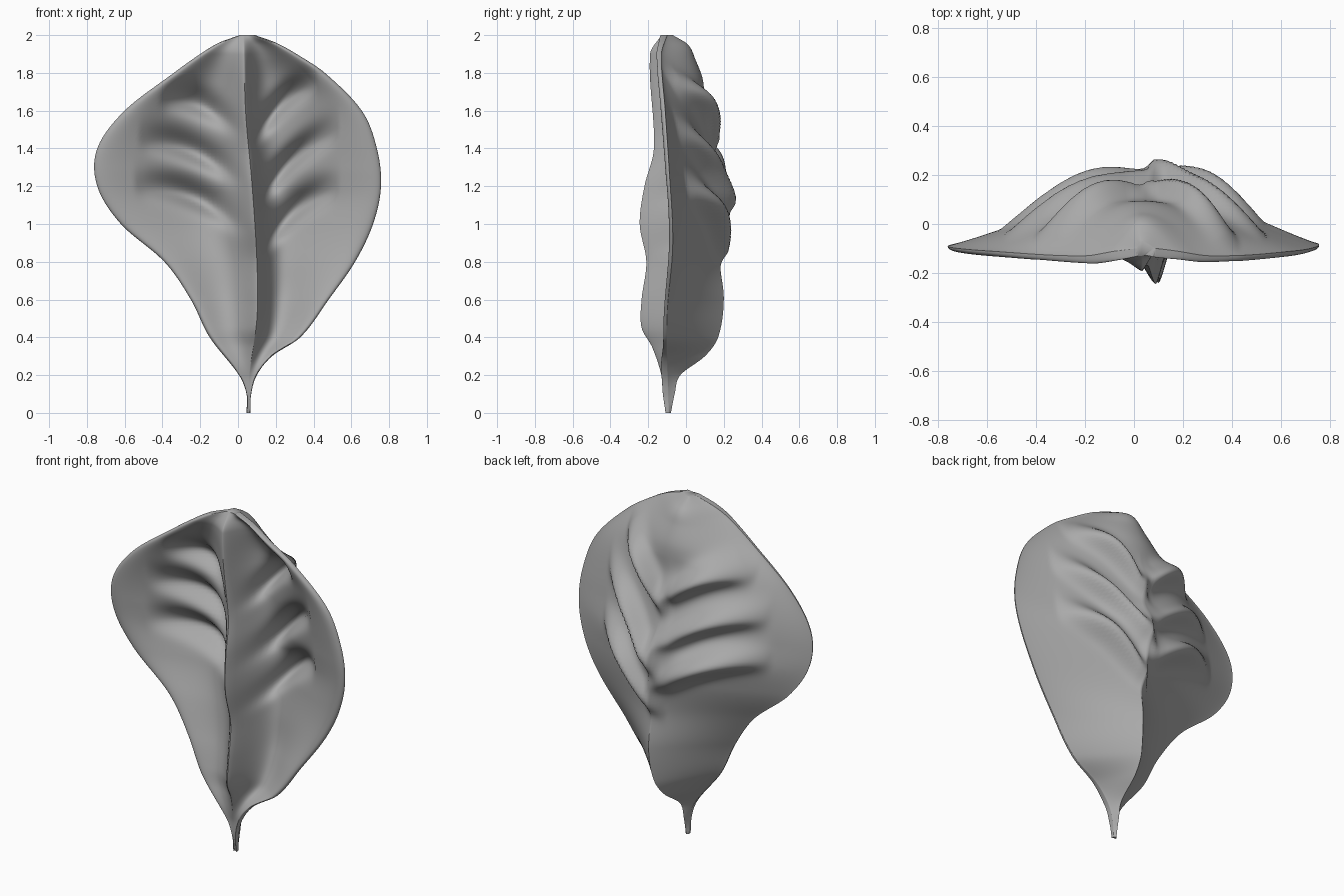
import bpy
import bmesh
import math

ROWS, COLS = 170, 110

# Outline and depth profiles, bottom to top, as (height, value)
LEFT_SIDE = [(0, .045), (.1, .045), (.2, .005), (.4, -.15), (.6, -.25), (.8, -.39), (1, -.62),
             (1.2, -.745), (1.4, -.745), (1.6, -.6), (1.8, -.34), (1.9, -.2), (1.96, -.1), (2, .01)]
RIGHT_SIDE = [(0, .065), (.1, .07), (.2, .1), (.3, .18), (.4, .33), (.6, .48), (.8, .62), (1, .715),
              (1.2, .757), (1.4, .735), (1.6, .655), (1.8, .46), (1.9, .31), (1.96, .2), (2, .09)]
MIDRIB_X = [(0, .055), (.2, .06), (.5, .1), (.8, .1), (1.2, .075), (1.6, .04), (2, .03)]
MIDRIB_Y = [(0, -.1), (.1, -.12), (.2, -.13), (.35, -.18), (.45, -.235), (.6, -.235), (.8, -.21),
            (1, -.245), (1.2, -.22), (1.4, -.17), (1.9, -.19), (2, -.13)]
BACK_Y = [(0, -.08), (.1, -.06), (.2, -.03), (.3, .1), (.4, .17), (.6, .2), (.8, .18), (1, .2),
          (1.15, .22), (1.3, .16), (1.6, .1), (1.76, .09), (1.87, .05), (1.95, .01), (2, -.07)]
RIM_Y = [(0, -.09), (.5, -.1), (.9, -.07), (1.3, -.09), (1.6, -.11), (1.9, -.13), (2, -.1)]

# Side veins: inner end x, z, outer end x, z
VEINS = [(-.02, 1.02, -.5, 1.2), (-.02, 1.26, -.48, 1.44), (-.02, 1.52, -.38, 1.66),
         (.14, .9, .5, 1.18), (.13, 1.16, .5, 1.48), (.1, 1.48, .4, 1.74)]


def curve_at(points, z):
    """Smooth interpolation through profile points."""
    n = len(points)
    i = next((k for k in range(n - 1) if z <= points[k + 1][0]), n - 2)

    def slope(k):
        a, b = points[max(k - 1, 0)], points[min(k + 1, n - 1)]
        return (b[1] - a[1]) / (b[0] - a[0])

    (z0, a), (z1, b) = points[i], points[i + 1]
    h = z1 - z0
    s = (z - z0) / h
    ease = s * s * (3 - 2 * s)
    return (a + (b - a) * ease + h * slope(i) * s * (1 - s) ** 2
            - h * slope(i + 1) * s * s * (1 - s))


def vein_fold(x, z):
    """Backward fold of the blade along the side veins."""
    total = 0
    for x0, z0, x1, z1 in VEINS:
        dx, dz = x1 - x0, z1 - z0
        s = (x - x0) / dx
        if -.3 < s < 1.1:
            bow = .04 * math.sin(math.pi * min(max(s, 0), 1))
            d = z - (z0 + dz * s + bow)
            width = .055 if d < 0 else .085
            fade = math.sin(math.pi * (s + .3) / 1.4)
            total += .11 * fade * math.exp(-(d / width) ** 2)
    return total


def section(z):
    """One closed cross-section of the leaf."""
    lx, rx, mx, my, by, rim = (curve_at(p, z) for p in
                               (LEFT_SIDE, RIGHT_SIDE, MIDRIB_X, MIDRIB_Y, BACK_Y, RIM_Y))
    front, back = [], []
    upper = min(max((z - 1.2) / .5, 0), 1)
    for j in range(COLS + 1):
        c = 2 * j / COLS - 1
        t = math.copysign(math.sin(abs(c) * math.pi / 2) ** 1.2, c)
        x = mx + t * ((rx - mx) if t > 0 else (mx - lx))
        a = abs(t)
        keel = (1 - a) ** 1.1
        dome = math.cos(a * math.pi / 2) ** 1.4
        bulge = keel * (1 - upper) + dome * upper
        edge = max(1 - a ** 8, 0) ** .5
        y = rim + (by - rim) * bulge + vein_fold(x, z) * edge * min(1, 4 * (1 - a))
        thick = .05 * edge
        # Raised front midrib, steep on one side
        width = .075 if t > 0 else .16
        rib = math.exp(-(abs(x - mx) / width) ** 1.4) * edge
        front.append((x, (y - thick) * (1 - rib) + my * rib, z))
        back.append((x, y, z))
    return front + back[-2:0:-1]


# Leaf: stacked cross-sections joined into one skin
bm = bmesh.new()
rings = [[bm.verts.new(p) for p in section(1 - math.cos(math.pi * i / ROWS))]
         for i in range(ROWS + 1)]
for low, high in zip(rings, rings[1:]):
    for k in range(len(low)):
        m = (k + 1) % len(low)
        bm.faces.new((low[k], low[m], high[m], high[k]))
bm.faces.new(rings[0][::-1])
bm.faces.new(rings[-1])
bmesh.ops.recalc_face_normals(bm, faces=bm.faces)

cube = bpy.data.objects.get("Cube")
if cube:
    bpy.data.objects.remove(cube)

mesh = bpy.data.meshes.new("leaf")
bm.to_mesh(mesh)
bm.free()
leaf = bpy.data.objects.new("leaf", mesh)
bpy.context.collection.objects.link(leaf)

# Plain grey
grey = bpy.data.materials.new("plain_grey")
grey.use_nodes = True
colour = (.4, .4, .4, 1)
grey.diffuse_color = colour
grey.node_tree.nodes["Principled BSDF"].inputs["Base Color"].default_value = colour
mesh.materials.append(grey)

bpy.context.view_layer.objects.active = leaf
leaf.select_set(True)
bpy.ops.object.shade_smooth_by_angle(angle=math.radians(70))
